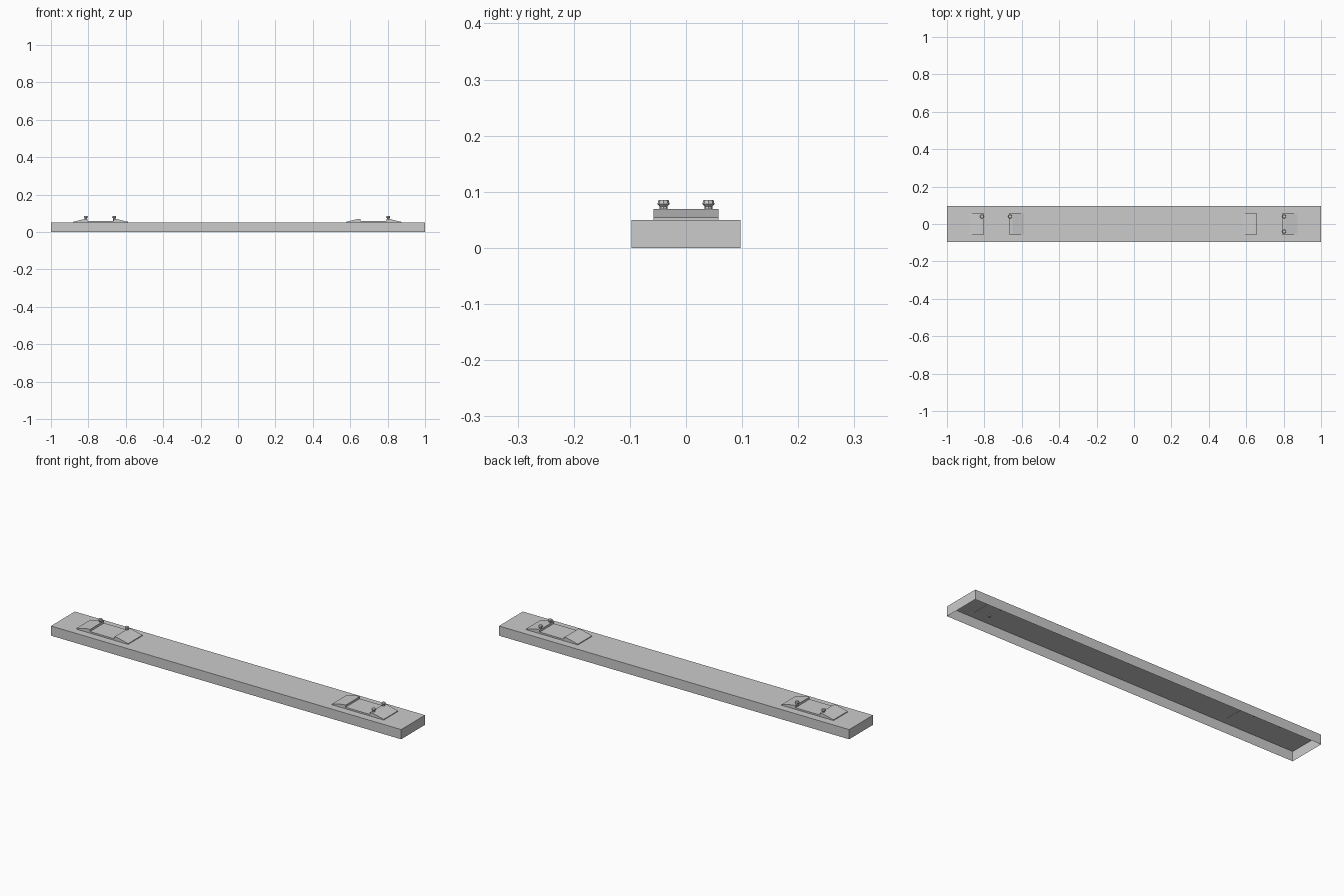
import bpy, bmesh, math
from mathutils import Matrix

if "Cube" in bpy.data.objects:
    bpy.data.objects.remove(bpy.data.objects["Cube"])


def finish(name, bm):
    bmesh.ops.recalc_face_normals(bm, faces=bm.faces)
    mesh = bpy.data.meshes.new(name)
    bm.to_mesh(mesh)
    bm.free()
    obj = bpy.data.objects.new(name, mesh)
    bpy.context.collection.objects.link(obj)
    return obj


# Sleeper beam: box with an open underside
def beam():
    bm = bmesh.new()
    bmesh.ops.create_cube(bm, size=1, matrix=Matrix.Translation((0, 0, 0.025)) @ Matrix.Diagonal((2, 0.195, 0.05, 1)))
    bottom = [f for f in bm.faces if f.normal.z < -0.5]
    bmesh.ops.delete(bm, geom=bottom, context='FACES_ONLY')
    finish("sleeper_beam", bm)


# Rail plate: sloped shoulders either side of a recessed rail seat
def plate(name, x):
    half = [(0.148, 0.049), (0.148, 0.054), (0.085, 0.069), (0.07, 0.069), (0.07, 0.058)]
    profile = half + [(-a, z) for a, z in reversed(half)]
    bm = bmesh.new()
    face = bm.faces.new([bm.verts.new((x + a, -0.058, z)) for a, z in profile])
    ext = bmesh.ops.extrude_face_region(bm, geom=[face])
    for v in ext["geom"]:
        if isinstance(v, bmesh.types.BMVert):
            v.co.y = 0.058
    finish(name, bm)


# Spike: shank with a wider head
def spike(name, x, y):
    bm = bmesh.new()
    for r1, r2, z0, z1 in [(0.007, 0.007, 0.045, 0.078), (0.007, 0.011, 0.074, 0.078), (0.011, 0.009, 0.078, 0.085)]:
        bmesh.ops.create_cone(bm, cap_ends=True, segments=8, radius1=r1, radius2=r2, depth=z1 - z0,
                              matrix=Matrix.Translation((x, y, (z0 + z1) / 2)))
    finish(name, bm)


beam()
plate("rail_plate_left", -0.735)
plate("rail_plate_right", 0.725)
for i, (x, y) in enumerate([(-0.813, 0.04), (-0.662, 0.04), (0.803, 0.04), (0.803, -0.04)]):
    spike(f"spike_{i + 1}", x, y)
